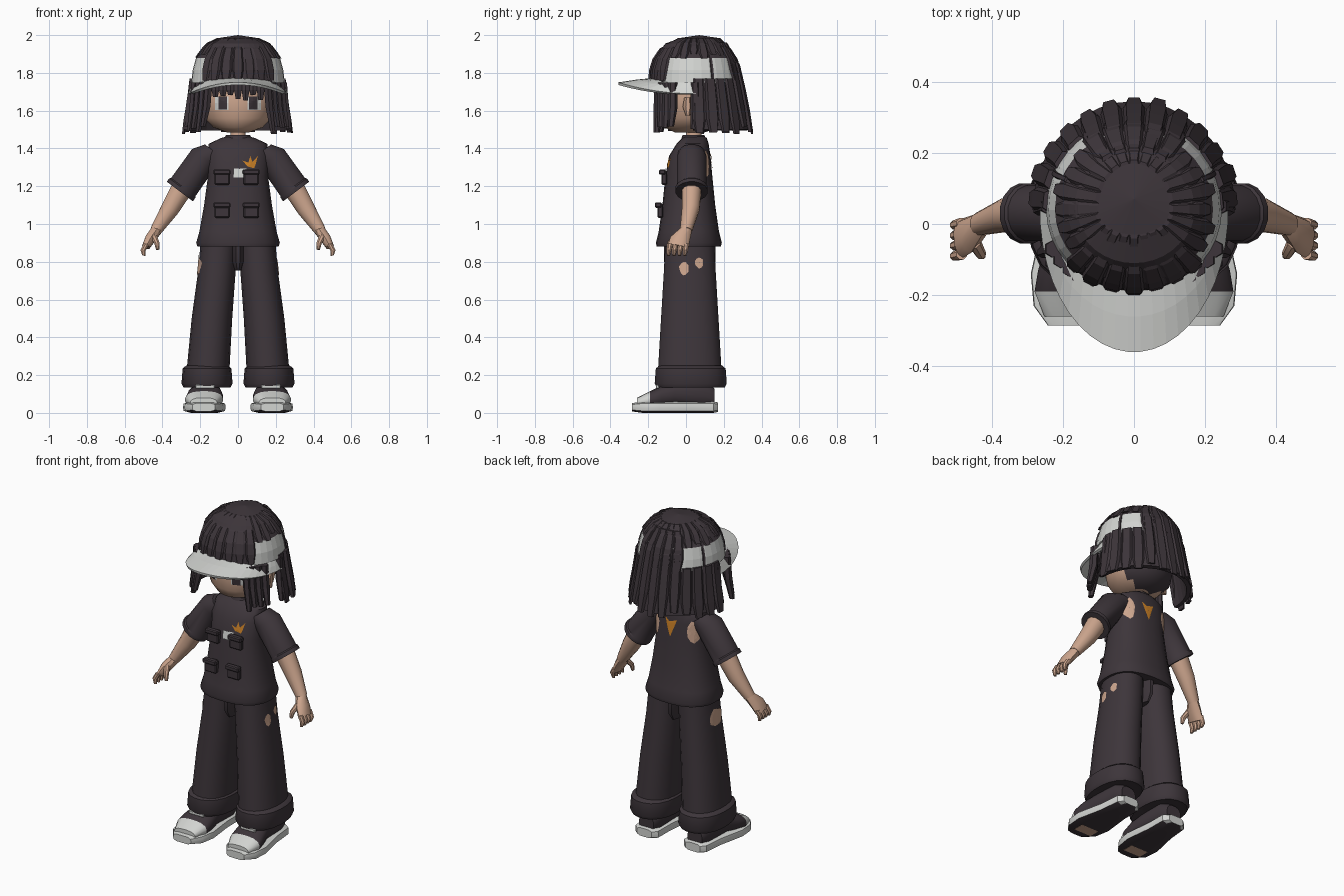
import bpy, bmesh, random
from math import sin, cos, radians, pi
from mathutils import Vector
from mathutils.bvhtree import BVHTree

random.seed(4)
if "Cube" in bpy.data.objects:
    bpy.data.objects.remove(bpy.data.objects["Cube"])


def material(name, r, g, b):
    m = bpy.data.materials.new(name)
    m.use_nodes = True
    m.diffuse_color = (r, g, b, 1)
    m.node_tree.nodes["Principled BSDF"].inputs["Base Color"].default_value = (r, g, b, 1)
    return m


CHARCOAL = material("charcoal", .047, .036, .043)
SKIN = material("skin", .61, .38, .27)
LIGHT = material("light_grey", .65, .66, .64)
ORANGE = material("orange", .6, .22, .02)


def finish(name, bm, mats, rule=None, smooth=40):
    """Turn a bmesh into an object; the rule picks a material per face."""
    bmesh.ops.recalc_face_normals(bm, faces=bm.faces)
    if rule:
        for f in bm.faces:
            f.material_index = rule(f.calc_center_median(), f.normal)
    me = bpy.data.meshes.new(name)
    bm.to_mesh(me)
    bm.free()
    for m in mats:
        me.materials.append(m)
    if smooth:
        me.shade_smooth()
        me.set_sharp_from_angle(angle=radians(smooth))
    ob = bpy.data.objects.new(name, me)
    bpy.context.collection.objects.link(ob)
    return ob


def loft(name, rings, mats, axis=(0, 0, 1), side=1, n=16, power=2, rule=None, smooth=40):
    """Skin rings (x, y, z, width, depth) lying across the axis; side flips x."""
    a = Vector(axis).normalized()
    v = Vector((0, 0, 1)) if abs(a.y) > .9 else Vector((0, 1, 0))
    v = (v - a * v.dot(a)).normalized()
    u = v.cross(a)
    bm = bmesh.new()
    loops = []
    for x, y, z, ru, rv in rings:
        loop = []
        for i in range(n):
            c, s = cos(2 * pi * (i + .5) / n), sin(2 * pi * (i + .5) / n)
            k = (abs(c) ** power + abs(s) ** power) ** (-1 / power)
            p = Vector((x, y, z)) + u * (ru * c * k) + v * (rv * s * k)
            loop.append(bm.verts.new((p.x * side, p.y, p.z)))
        loops.append(loop)
    for lo, hi in zip(loops, loops[1:]):
        for i in range(n):
            j = (i + 1) % n
            bm.faces.new((lo[i], lo[j], hi[j], hi[i]))
    bm.faces.new(loops[0])
    bm.faces.new(loops[-1])
    return finish(name, bm, mats, rule, smooth)


def box(name, centre, size, mat):
    bm = bmesh.new()
    bmesh.ops.create_cube(bm, size=1)
    for w in bm.verts:
        w.co = Vector([c + s * d for c, s, d in zip(centre, size, w.co)])
    bmesh.ops.bevel(bm, geom=bm.edges[:], offset=min(size) * .2, segments=1, affect='EDGES')
    return finish(name, bm, [mat], smooth=0)


def plate(name, target, mat, look, centre, outline, lift=.004):
    """Thin plate hugging the target, projected along the look direction."""
    me = target.data
    tree = BVHTree.FromPolygons([w.co for w in me.vertices], [p.vertices for p in me.polygons])
    d = Vector(look)
    u = Vector((0, 1, 0)) if d.x else Vector((1, 0, 0))
    bm = bmesh.new()

    def drop(p):
        start = Vector(centre) + u * p[0] + Vector((0, 0, p[1])) - d * 2
        hit = tree.ray_cast(start, d)[0]
        return bm.verts.new(hit - d * lift) if hit else None
    steps = (.02, .35, .7, 1)
    rings = [[drop((p[0] * s, p[1] * s)) for p in outline] for s in steps]
    for lo, hi in zip(rings, rings[1:]):
        for i in range(len(outline)):
            j = (i + 1) % len(outline)
            quad = (lo[i], lo[j], hi[j], hi[i])
            if all(quad):
                bm.faces.new(quad)
    return finish(name, bm, [mat], smooth=0)


def blob(w, h, n=11, rough=.15):
    return [(w * cos(2 * pi * i / n) * random.uniform(1 - rough, 1 + rough),
             h * sin(2 * pi * i / n) * random.uniform(1 - rough, 1 + rough)) for i in range(n)]


def rect(w, h):
    return [(-w, -h), (0, -h), (w, -h), (w, 0), (w, h), (0, h), (-w, h), (-w, 0)]


FRONT, BACK = (0, 1, 0), (0, -1, 0)
SIDES = (("left", 1), ("right", -1))

# Shirt body, collar, hem and neck
shirt = loft("shirt", [(0, .015, .88, .215, .17), (0, .015, .9, .222, .175), (0, .015, .96, .205, .16),
                       (0, .015, 1.1, .18, .14), (0, .015, 1.25, .16, .125), (0, .02, 1.36, .165, .11),
                       (0, .035, 1.425, .155, .085), (0, .045, 1.455, .09, .065),
                       (0, .045, 1.465, .055, .05)], [CHARCOAL], n=24, power=2.5)
loft("collar", [(0, .04, z, r, r * .9) for z, r in ((1.445, .075), (1.47, .066), (1.472, .05))], [CHARCOAL])
loft("neck", [(0, .04, 1.4, .045, .045), (0, .04, 1.54, .04, .04)], [SKIN], n=12)

# Pockets with flaps
for x in (-.085, .07):
    for z, y in ((1.245, -.115), (1.07, -.137)):
        box("pocket", (x, y, z), (.08, .03, .075), CHARCOAL)
        box("pocket_flap", (x, y - .01, z + .03), (.09, .035, .028), CHARCOAL)

# Badge and star on the chest, torn and orange marks on the back
plate("badge", shirt, LIGHT, FRONT, (.01, 0, 1.27), rect(.035, .025), .008)
plate("chest_star", shirt, ORANGE, FRONT, (.065, 0, 1.315),
      [(-.04, .02), (-.01, .01), (0, .045), (.012, .012), (.04, .045), (.028, 0), (.02, -.02), (-.015, -.01)])
plate("back_mark", shirt, ORANGE, BACK, (.01, 0, 1.33), [(-.04, .045), (.01, .03), (.04, .05), (.02, -.01), (0, -.06)])
for label, s in SIDES:
    plate(label + "_back_tear", shirt, SKIN, BACK, (.125 * s, 0, 1.32), blob(.03, .065))

# Sleeves, arms and hands
ARM = (.55, -.08, -.83)
for label, s in SIDES:
    loft(label + "_sleeve", [(.12, .03, 1.38, .07, .07), (.18, .03, 1.35, .08, .08), (.29, .03, 1.195, .082, .08),
                             (.295, .03, 1.19, .088, .086), (.308, .03, 1.172, .088, .086)],
         [CHARCOAL], (.6, 0, -.8), s)
    loft(label + "_arm", [(.29, .03, 1.2, .06, .055), (.36, .025, 1.08, .05, .048),
                          (.435, 0, .965, .032, .033)], [SKIN], ARM, s, 12)
    loft(label + "_palm", [(.43, 0, .97, .031, .032), (.462, -.03, .925, .03, .052),
                           (.487, -.042, .88, .022, .055)], [SKIN], (.4, -.2, -.9), s, 10)
    for i in range(4):
        y = -.085 + .029 * i
        loft(label + "_finger", [(.484, y, .895, .016, .016), (.503, y - .005, .86, .015, .014),
                                 (.498, y - .008, .832, .009, .009)], [SKIN], (.1, 0, -1), s, 8)
    loft(label + "_thumb", [(.45, -.05, .94, .02, .02), (.43, -.085, .9, .015, .015),
                            (.425, -.09, .865, .009, .009)], [SKIN], (-.2, -.3, -1), s, 8)

# Trousers with turned cuffs
legs = {}
for label, s in SIDES:
    legs[s] = loft(label + "_trouser_leg", [(.1, .02, .91, .098, .13), (.112, .02, .75, .1, .138),
                                           (.138, .02, .5, .108, .153), (.162, .02, .18, .115, .172)],
                   [CHARCOAL], side=s, n=20, power=2.3)
    loft(label + "_cuff", [(.164, .025, z, r, r + .056) for z, r in
                           ((.25, .112), (.235, .13), (.155, .136), (.135, .125), (.14, .1))],
         [CHARCOAL], side=s, n=20, power=2.3)
loft("fly", [(0, .02, .9, .04, .14), (0, .02, .8, .038, .14), (0, .02, .755, .02, .11)], [CHARCOAL], n=12)
plate("left_leg_tear", legs[1], SKIN, (-1, 0, 0), (0, -.01, .765), blob(.025, .035))
plate("left_leg_tear", legs[1], SKIN, (-1, 0, 0), (0, .07, .795), blob(.022, .028))
plate("right_leg_tear", legs[-1], SKIN, (1, 0, 0), (0, .0, .78), blob(.07, .055))

# Shoes
for label, s in SIDES:
    sole = loft(label + "_sole", [(.165, .17, .03, .05, .025), (.165, .145, .03, .078, .03), (.17, .02, .03, .085, .03),
                                  (.178, -.14, .03, .112, .03), (.182, -.23, .03, .1, .03),
                                  (.182, -.285, .03, .06, .022)], [LIGHT, CHARCOAL], (0, -1, 0), s, 16, 5,
                lambda c, n: int(n.z < -.9))
    loft(label + "_shoe_upper", [(.165, .15, .08, .05, .05), (.165, .1, .1, .07, .075), (.17, -.06, .1, .078, .065),
                                 (.175, -.13, .085, .095, .06), (.18, -.19, .07, .1, .045),
                                 (.182, -.26, .055, .07, .025)], [CHARCOAL, LIGHT], (0, -1, 0), s, 16, 2.6,
         lambda c, n: int(c.y < -.17))
    for i in range(3):
        lace = box(label + "_lace", (.175 * s, -.085 - .033 * i, .163 - .012 * i), (.1, .016, .02), LIGHT)
    plate(label + "_sole_patch", sole, SKIN, (0, 0, 1), (.18 * s, -.2, 0), [(0, 0)] * 3)
    box(label + "_tread", (.18 * s, -.2, 0.003), (.12, .07, .006), SKIN)

# Head, ears and eyes
head = loft("head", [(0, .02, 1.485, .06, .08), (0, .03, 1.51, .13, .14), (0, .04, 1.56, .18, .175),
                     (0, .04, 1.65, .2, .185), (0, .05, 1.75, .2, .18), (0, .06, 1.88, .13, .12)],
            [SKIN, CHARCOAL], n=24, rule=lambda c, n: int(c.y > .1))
for label, s in SIDES:
    loft(label + "_ear", [(.195, .01, z, .03, r) for z, r in ((1.575, .012), (1.62, .03), (1.67, .02))],
         [SKIN], side=s, n=8)
    plate(label + "_eye_white", head, LIGHT, FRONT, (.085 * s, 0, 1.64), rect(.036, .036))
    plate(label + "_eye", head, CHARCOAL, FRONT, (.08 * s, 0, 1.64), rect(.022, .034), .008)

# Hair outline: height, half width, front and back depth
ROWS = [(1.985, .1, -.03, .17), (1.955, .165, -.11, .21), (1.88, .222, -.165, .262), (1.815, .24, -.185, .28),
        (1.75, .247, -.19, .295), (1.66, .258, -.18, .315), (1.5, .285, -.18, .345)]


def scalp(deg, z, lift=0):
    """Point on the hair outline; zero degrees is the back."""
    z0 = min(max(z, ROWS[-1][0]), ROWS[0][0])
    for hi, lo in zip(ROWS, ROWS[1:]):
        if lo[0] <= z0 <= hi[0]:
            t = (z0 - lo[0]) / (hi[0] - lo[0])
            w, f, b = [l + (h - l) * t for l, h in zip(lo[1:], hi[1:])]
            break
    c, s = cos(radians(deg)), sin(radians(deg))
    depth = b - .04 if c > 0 else .04 - f
    return Vector(((w + lift) * s, .04 + (depth + lift) * c, z))


# Hair shell with the cap showing through at the sides
STEP = 10
bm = bmesh.new()
degs = range(-180, 180, STEP)
grid = [[bm.verts.new(scalp(d, r[0])) for d in degs] for r in ROWS]
top = bm.verts.new((0, .07, 2))
for i, d in enumerate(degs):
    j = (i + 1) % len(degs)
    bm.faces.new((top, grid[0][i], grid[0][j]))
    for k in range(len(ROWS) - 1):
        if ROWS[k + 1][0] > 1.7 or abs(d + STEP / 2) < 86:
            bm.faces.new((grid[k][i], grid[k][j], grid[k + 1][j], grid[k + 1][i]))
bmesh.ops.delete(bm, geom=[w for w in bm.verts if not w.link_faces], context='VERTS')
hair = finish("hair_and_cap", bm, [CHARCOAL, LIGHT],
              lambda c, n: int(1.75 < c.z < 1.88 and -.13 < c.y < .26), 0)
thick = hair.modifiers.new("thickness", 'SOLIDIFY')
thick.thickness = .025


def lock(deg, start, end, half=7, lift=.014):
    """Ridged hair strip lying on the scalp with a ragged tip."""
    bm = bmesh.new()
    rows = []
    for i in range(5):
        z = start + (end - start) * i / 4
        w = half * (.65 if i == 4 else 1)
        rows.append([bm.verts.new(scalp(deg + k * w, z, l)) for k, l in ((-1, 0), (-.7, lift), (.7, lift), (1, 0))])
    for lo, hi in zip(rows, rows[1:]):
        for k in range(4):
            m = (k + 1) % 4
            bm.faces.new((lo[k], lo[m], hi[m], hi[k]))
    bm.faces.new(rows[0])
    bm.faces.new(rows[-1])
    finish("hair_lock", bm, [CHARCOAL], smooth=0)


# Locks around the back, over the crown and beside the cap patches
for d in range(-84, 85, 14):
    lock(d, 1.77 if abs(d) > 30 else 1.96, random.uniform(1.475, 1.52), 6.5, random.uniform(.006, .018))
for d in range(-180, 180, 15):
    side_lock = 35 < abs(d) < 130
    lock(d, 1.985, random.uniform(1.875, 1.9) if side_lock else 1.76, 7, random.uniform(.004, .012))
for s in (-1, 1):
    lock(66 * s, 1.9, 1.74, 2, .006)

# Fringe and hanging side locks
for i in range(9):
    x = -.16 + .04 * i
    loft("fringe_lock", [(x, -.14 + x * x, 1.76, .024, .02), (x, -.155 + x * x, 1.71, .024, .016),
                         (x, -.155 + x * x, random.uniform(1.655, 1.685), .014, .008)], [CHARCOAL], n=6, smooth=0)
for label, s in SIDES:
    for x, y in ((.165, -.145), (.19, -.125), (.215, -.1), (.238, -.07), (.25, .05)):
        tip = random.uniform(1.48, 1.52)
        loft(label + "_side_lock", [(x - .01, y, 1.75, .022, .024), (x, y, 1.62, .022, .026),
                                    (x + .02, y - .01, tip, .015, .016)], [CHARCOAL], side=s, n=6, smooth=0)

# Cap brim
bm = bmesh.new()
rows = []
for d in range(-92, 93, 8):
    c, s = cos(radians(d)), sin(radians(d))
    rows.append([bm.verts.new((w * s, .04 - r * c, z - drop * s * s)) for w, r, z, drop in
                 ((.235, .2, 1.775, .02), (.252, .3, 1.765, .045), (.265, .4, 1.75, .06))])
for lo, hi in zip(rows, rows[1:]):
    for k in range(2):
        bm.faces.new((lo[k], lo[k + 1], hi[k + 1], hi[k]))
brim = finish("cap_brim", bm, [LIGHT], smooth=0)
thick = brim.modifiers.new("thickness", 'SOLIDIFY')
thick.thickness = .014
